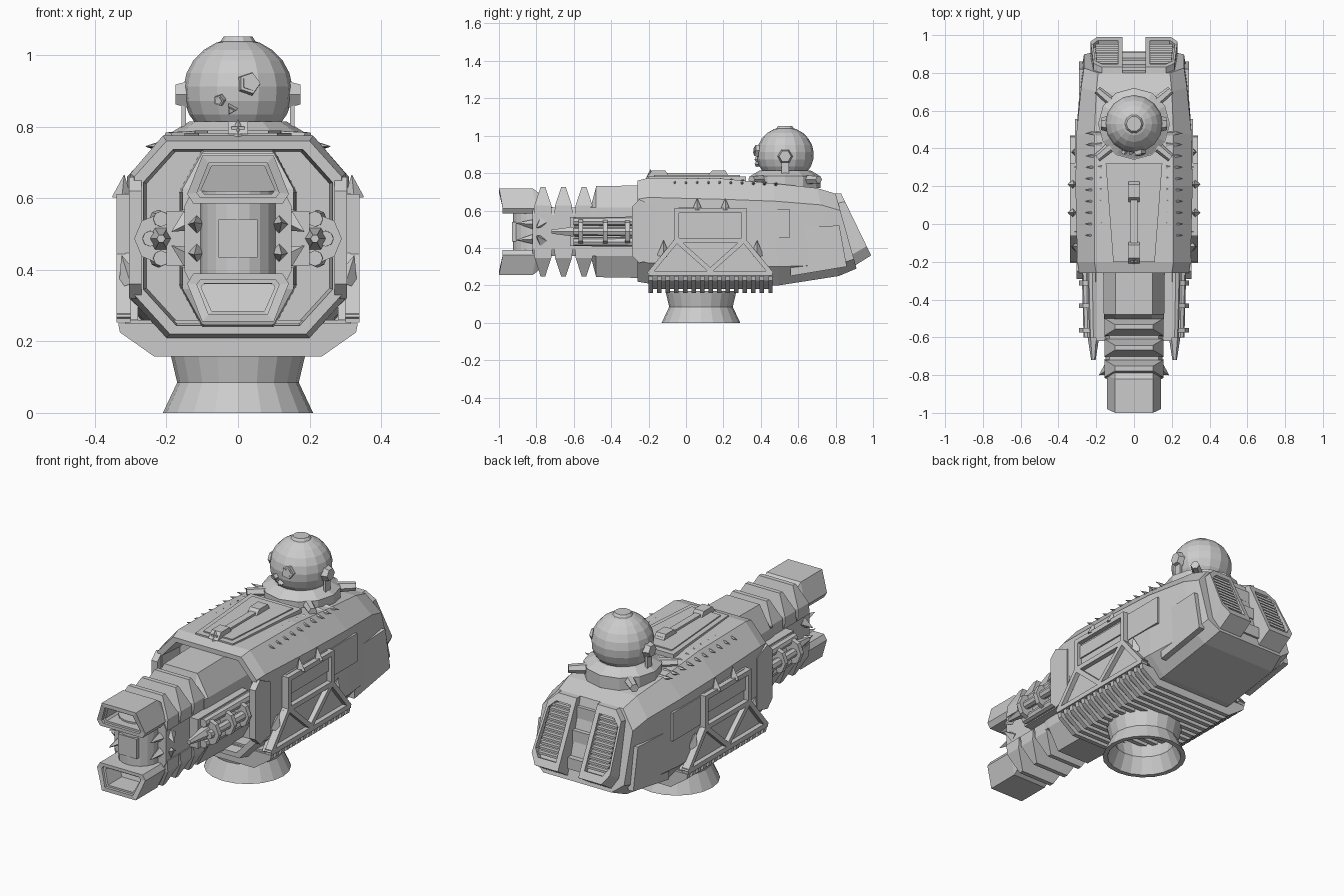
import bpy
from math import sin, cos, pi
from mathutils import Vector

if "Cube" in bpy.data.objects:
    bpy.data.objects.remove(bpy.data.objects["Cube"])

grey = bpy.data.materials.new("plain grey")
grey.use_nodes = True
grey.diffuse_color = (0.6, 0.6, 0.6, 1)
grey.node_tree.nodes["Principled BSDF"].inputs["Base Color"].default_value = (0.6, 0.6, 0.6, 1)

MID = 0.487  # height of the barrel axis


def loft(name, rings, mirror=False, caps=True, loop=False):
    """Skin a list of equal rings of points; optionally mirror across x."""
    n, m = len(rings[0]), len(rings)
    faces = []
    for k in range(m if loop else m - 1):
        a, b = k * n, (k + 1) % m * n
        faces += [(a + i, a + (i + 1) % n, b + (i + 1) % n, b + i) for i in range(n)]
    if caps and not loop:
        faces += [tuple(range(n))[::-1], tuple(range((m - 1) * n, m * n))]
    me = bpy.data.meshes.new(name)
    me.from_pydata([tuple(p) for r in rings for p in r], [], faces)
    me.materials.append(grey)
    ob = bpy.data.objects.new(name, me)
    bpy.context.collection.objects.link(ob)
    bpy.context.view_layer.objects.active = ob
    bpy.ops.object.mode_set(mode='EDIT')
    bpy.ops.mesh.select_all(action='SELECT')
    bpy.ops.mesh.normals_make_consistent(inside=False)
    bpy.ops.object.mode_set(mode='OBJECT')
    if mirror:
        ob.modifiers.new("mirror", 'MIRROR')
    return ob


def prism(name, pts, axis, a, b, mirror=False):
    """Extrude a flat outline along an axis from a to b."""
    place = {'x': lambda p, d: (d, p[0], p[1]),
             'y': lambda p, d: (p[0], d, p[1]),
             'z': lambda p, d: (p[0], p[1], d)}[axis]
    return loft(name, [[place(p, d) for p in pts] for d in (a, b)], mirror)


def box(name, x, y, z, mirror=False):
    return prism(name, [(x[0], y[0]), (x[1], y[0]), (x[1], y[1]), (x[0], y[1])], 'z', *z, mirror)


def rod(name, p, q, r1, r2, n=8, mirror=False):
    """Cylinder, cone or spike between two points."""
    p, q = Vector(p), Vector(q)
    turn = (q - p).to_track_quat('Z', 'Y')
    ring = lambda c, r: [c + turn @ Vector((r * cos(2 * pi * i / n), r * sin(2 * pi * i / n), 0))
                         for i in range(n)]
    return loft(name, [ring(p, r1), ring(q, max(r2, 0.001))], mirror)


def bar(name, p, q, w, x0, x1):
    """Mirrored strut lying in the side plane."""
    p, q = Vector(p), Vector(q)
    d = (q - p).normalized() * w / 2
    s = Vector((-d.y, d.x))
    return prism(name, [p - d + s, q + d + s, q + d - s, p - d - s], 'x', x0, x1, True)


def section(y, wt, w, wb, zt, zs, zl, zb, lean=0.0):
    """Eight sided section; lean slopes it backwards towards the bottom."""
    half = [(wt, zt), (w, zs), (w, zl), (wb, zb)]
    pts = half + [(-x, z) for x, z in reversed(half)]
    return [(x, y + lean * (zt - z), z) for x, z in pts]


def shrink(ring, k, shift):
    c = sum((Vector(p) for p in ring), Vector()) / len(ring)
    return [c + (Vector(p) - c) * k + Vector(shift) for p in ring]


# Main hull, with a recessed mouth at the front and a raked tail
front = section(-0.26, 0.20, 0.29, 0.19, 0.76, 0.66, 0.33, 0.22)
lip = shrink(front, 0.91, (0, 0, 0))
loft("hull", [shrink(lip, 0.97, (0, 0.14, 0)), lip, front,
              section(-0.20, 0.21, 0.30, 0.20, 0.775, 0.67, 0.32, 0.21),
              section(0.20, 0.21, 0.31, 0.21, 0.77, 0.66, 0.31, 0.20),
              section(0.47, 0.21, 0.305, 0.22, 0.745, 0.65, 0.30, 0.20, 0.05),
              section(0.70, 0.20, 0.28, 0.22, 0.72, 0.63, 0.31, 0.25, 0.25),
              section(0.80, 0.19, 0.265, 0.20, 0.69, 0.60, 0.34, 0.29, 0.28)])
prism("collar_cheek", [(-0.29, 0.62), (-0.25, 0.66), (-0.16, 0.62), (-0.16, 0.34), (-0.25, 0.32), (-0.29, 0.36)],
      'x', 0.27, 0.305, True)

# Thin hull panels
bar("side_hatch", (0.37, 0.53), (0.48, 0.53), 0.15, 0.30, 0.312)
prism("rear_side_panel", [(0.56, 0.25), (0.86, 0.30), (0.82, 0.52), (0.56, 0.51)], 'x', 0.26, 0.292, True)
prism("roof_panel", [(-0.15, 0.32), (0.15, 0.32), (0.11, -0.2), (-0.11, -0.2)], 'z', 0.74, 0.783)
prism("roof_panel_inner", [(-0.12, 0.29), (0.12, 0.29), (0.085, -0.17), (-0.085, -0.17)], 'z', 0.76, 0.789)

# Ridge on the roof
box("roof_ridge", (-0.018, 0.018), (-0.2, 0.22), (0.77, 0.8))
for y in (-0.15, 0.17):
    prism("ridge_block", [(y - 0.06, 0.78), (y - 0.03, 0.815), (y + 0.04, 0.815), (y + 0.06, 0.78)], 'x', -0.028, 0.028)
rod("ridge_spike", (0, -0.19, 0.76), (0, -0.19, 0.82), 0.03, 0, 4)

# Rows of spikes along the shoulders
for i in range(10):
    y = -0.06 + i * 0.06
    rod("shoulder_spike", (0.17, y, 0.755 - max(0, y - 0.2) * 0.08), (0.258, y, 0.745), 0.02, 0, 5, True)

# Side armour: plate, struts and spikes
prism("side_plate", [(-0.2, 0.26), (-0.06, 0.45), (-0.06, 0.6), (-0.04, 0.615), (0.30, 0.615),
                     (0.32, 0.6), (0.32, 0.45), (0.46, 0.26)], 'x', 0.28, 0.315, True)
struts = [((-0.19, 0.27), (-0.05, 0.44)), ((-0.05, 0.44), (0.13, 0.28)), ((0.13, 0.28), (0.31, 0.44)),
          ((0.31, 0.44), (0.45, 0.27)), ((-0.05, 0.44), (0.31, 0.44)), ((-0.05, 0.44), (-0.05, 0.6)),
          ((0.31, 0.44), (0.31, 0.6)), ((-0.05, 0.6), (0.31, 0.6)), ((-0.19, 0.265), (0.45, 0.265))]
for p, q in struts:
    bar("side_strut", p, q, 0.025, 0.30, 0.34)
bar("side_window", (-0.01, 0.54), (0.27, 0.54), 0.07, 0.31, 0.323)
for y in (0.06, 0.21):
    rod("top_side_spike", (0.325, y, 0.60), (0.318, y, 0.665), 0.028, 0, 4, True)
for y in (-0.12, 0.38):
    rod("low_side_spike", (0.30, y, 0.36), (0.325, y, 0.44), 0.035, 0, 4, True)

# Belly skirt with slats running across
skirt = [(-0.32, 0.26), (-0.30, 0.225), (-0.22, 0.18), (0.22, 0.18), (0.30, 0.225), (0.32, 0.26)]
prism("belly_skirt", skirt, 'y', -0.19, 0.45)
slat = [(-0.335, 0.25), (-0.33, 0.225), (-0.235, 0.158), (0.235, 0.158), (0.33, 0.225), (0.335, 0.25)]
for i in range(15):
    y = -0.20 + i * 0.0457
    prism("belly_slat", slat, 'y', y, y + 0.024)

# Flared hollow pedestal
outline = [(0.21, 0), (0.17, 0.085), (0.19, 0.17), (0.17, 0.17), (0.15, 0.085), (0.185, 0)]
loft("pedestal", [[(r * cos(i * pi / 10), 0.08 + r * sin(i * pi / 10), z) for i in range(20)]
                  for r, z in outline], loop=True)

# Main barrel
loft("barrel", [section(y, 0.10 * k, 0.165 * k, 0.10 * k, MID + h, MID + 0.13, MID - 0.13, MID - h)
                for y, k, h in ((-0.1, 1, 0.25), (-0.48, 0.97, 0.243), (-0.51, 0.95, 0.13))])
loft("barrel_core", [section(y, 0.13, 0.15, 0.13, MID + 0.13, MID + 0.09, MID - 0.09, MID - 0.13)
                     for y in (-0.5, -0.82)])
rod("muzzle_column", (0, -0.82, 0.36), (0, -0.82, 0.62), 0.105, 0.105, 20)
box("column_plate", (-0.055, 0.055), (-0.929, -0.9), (0.435, 0.54))

# Twin jaws and cooling fins, above and below the barrel axis
for s in (1, -1):
    at = lambda y, pts: [(x, y - 0.02 * (z > 0.15), MID + s * z) for x, z in pts]
    jaw = [(-0.10, 0.232), (0.10, 0.232), (0.142, 0.125), (0.125, 0.098), (-0.125, 0.098), (-0.142, 0.125)]
    mouth = [(-0.082, 0.212), (0.082, 0.212), (0.115, 0.128), (0.105, 0.115), (-0.105, 0.115), (-0.115, 0.128)]
    deep = [(x * 0.9, 0.165 + (z - 0.165) * 0.8) for x, z in mouth]
    loft("jaw", [at(-0.74, [(x, z * 0.8) for x, z in jaw]), at(-0.8, jaw), at(-0.98, jaw),
                 at(-0.98, mouth), at(-0.965, mouth), at(-0.965, deep), at(-0.85, deep)])
    for y in (-0.765, -0.655, -0.545):
        ring = lambda w, d, z: [(-w, y - d, MID + s * z), (w, y - d, MID + s * z),
                                (w, y + d, MID + s * z), (-w, y + d, MID + s * z)]
        loft("barrel_fin", [ring(0.155, 0.05, 0.08), ring(0.155, 0.045, 0.14), ring(0.10, 0.012, 0.24)])
    rod("muzzle_spike", (0.115, -0.82, MID + s * 0.04), (0.122, -0.91, MID + s * 0.045), 0.025, 0, 4, True)
    rod("cheek_spike", (0.14, -0.77, MID + s * 0.05), (0.185, -0.80, MID + s * 0.02), 0.03, 0, 4, True)

# Side guns: bundled tubes, straps and a pointed centre
box("gun_mount", (0.14, 0.20), (-0.62, -0.2), (0.41, 0.565), True)
for dx, dz in ((0, 0.055), (0.03, 0), (0, -0.055), (-0.03, 0)):
    rod("gun_tube", (0.222 + dx, -0.2, MID + dz), (0.215 + dx, -0.6, MID + dz), 0.026, 0.022, 8, True)
for y in (-0.3, -0.42, -0.55):
    rod("gun_strap", (0.22, y, MID), (0.22, y - 0.025, MID), 0.07, 0.07, 8, True)
rod("gun_tip", (0.215, -0.57, MID), (0.215, -0.72, MID), 0.035, 0.012, 6, True)

# Tail vents: framed recesses with slats
def on_tail(x, t, out):
    """Point on the raked tail; t runs from top to bottom."""
    return Vector((x, 0.80 + 0.11 * t + out * (0.03 + 0.05 * t), 0.69 - (0.38 - 0.05 * out) * t))

vent = [(0.06, 0.0), (0.17, 0.0), (0.215, 0.13), (0.23, 0.85), (0.195, 1.0), (0.06, 1.0)]
base, rim = ([on_tail(x, t, out) for x, t in vent] for out in (-0.5, 1))
inner = [v + Vector((0.003, 0, 0)) for v in shrink(rim, 0.78, (0, 0, 0))]
loft("tail_vent", [base, rim, inner, [v + Vector((0, -0.025, -0.012)) for v in inner]], True)
for i in range(11):
    t = 0.17 + i * 0.066
    p = on_tail(0.08, t, 0.85)
    box("vent_slat", (0.08, 0.195 + 0.012 * t), (p.y - 0.02, p.y), (p.z - 0.006, p.z + 0.006), True)
for t in (0.2, 0.5, 0.85):
    p = on_tail(0, t, 0.2)
    box("tail_block", (-0.062, 0.062), (p.y - 0.06, p.y), (p.z - 0.03, p.z + 0.03))

# Helmet turret: neck ring with lugs, faceted dome, portholes and cap
HY, HZ = 0.53, 0.90
rod("neck_ring", (0, HY, 0.72), (0, HY, 0.785), 0.19, 0.19, 12)
rod("neck_bevel", (0, HY, 0.785), (0, HY, 0.815), 0.185, 0.135, 12)
for sy in (-1, 1):
    rod("neck_lug", (0.10, HY + sy * 0.10, 0.765), (0.195, HY + sy * 0.18, 0.765), 0.028, 0.022, 6, True)
dome = [[(0.153 * cos(a) * cos(i * pi / 8), HY + 0.153 * cos(a) * sin(i * pi / 8), HZ + 0.147 * sin(a))
         for i in range(16)] for a in [-1.0 + k * 0.27 for k in range(10)]]
loft("helmet_dome", dome)
rod("helmet_cap", (0, HY, 1.03), (0, HY, 1.052), 0.055, 0.04, 10)
rod("side_porthole", (0.13, HY, 0.89), (0.175, HY, 0.89), 0.045, 0.032, 6, True)
box("porthole_strap", (0.145, 0.158), (HY - 0.02, HY + 0.02), (0.79, 0.89), True)


def porthole(name, x, z, r, n):
    """Raised plate facing outwards from the dome."""
    y = HY - (0.153 ** 2 - x * x - (z - HZ) ** 2) ** 0.5
    c, out = Vector((x, y, z)), (Vector((x, y, z)) - Vector((0, HY, HZ))).normalized()
    rod(name, c - out * 0.02, c + out * 0.014, r, r * 0.85, n)
    rod(name + "_glass", c, c + out * 0.018, r * 0.6, r * 0.6, n)


porthole("large_porthole", 0.03, 0.92, 0.036, 5)
porthole("small_porthole", -0.05, 0.875, 0.018, 5)
porthole("chin_porthole", -0.018, 0.85, 0.018, 3)
